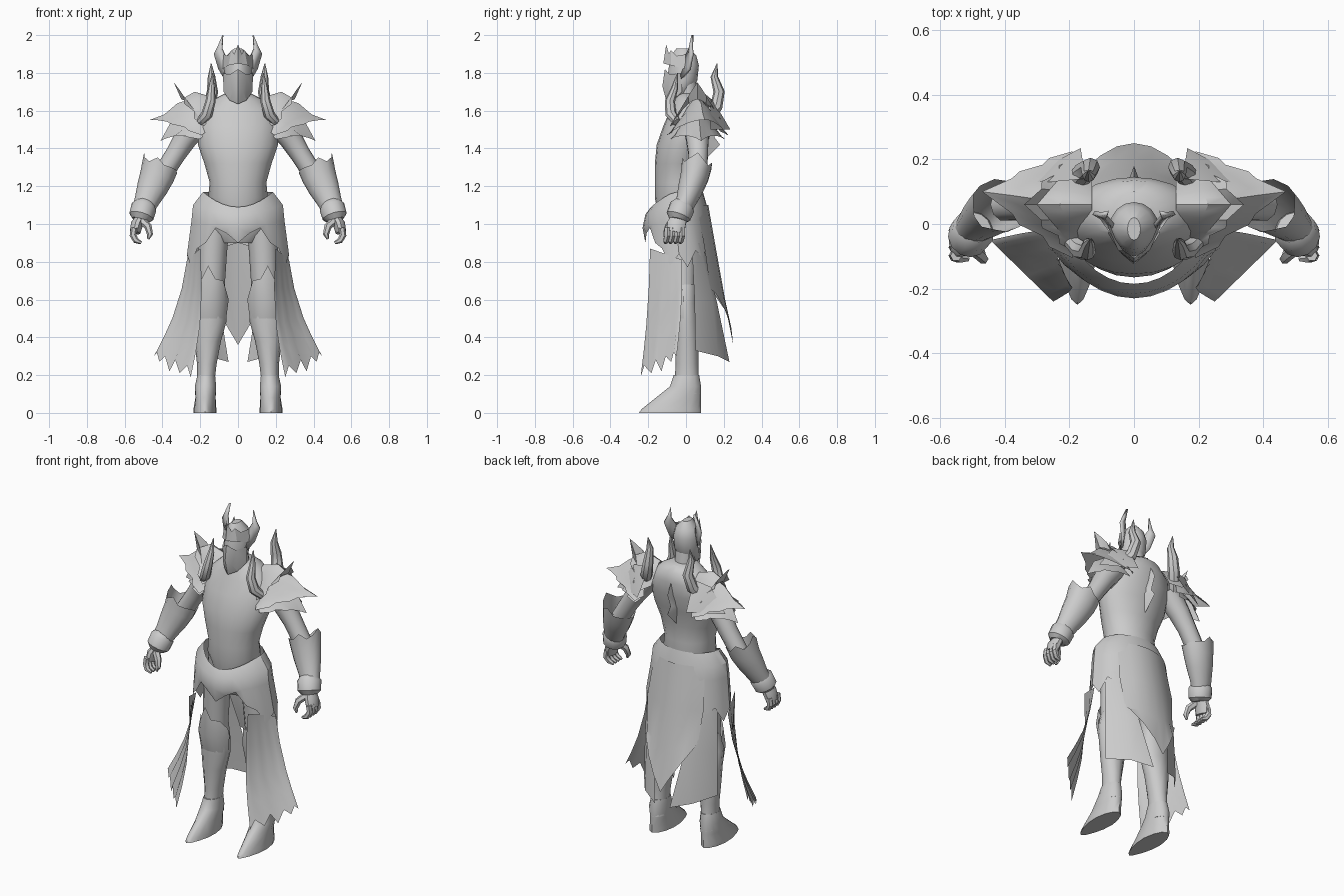
import bpy, math
from mathutils import Vector

steel = bpy.data.materials.new("plain_grey")
steel.diffuse_color = (0.6, 0.6, 0.6, 1)


def make(name, verts, faces, mirror=False, angle=40, thick=0):
    me = bpy.data.meshes.new(name)
    me.from_pydata([tuple(v) for v in verts], [], faces)
    me.materials.append(steel)
    ob = bpy.data.objects.new(name, me)
    bpy.context.collection.objects.link(ob)
    bpy.context.view_layer.objects.active = ob
    ob.select_set(True)
    bpy.ops.object.shade_smooth_by_angle(angle=math.radians(angle))
    ob.select_set(False)
    if thick:
        m = ob.modifiers.new("thickness", 'SOLIDIFY')
        m.thickness, m.offset = thick, 0
    if mirror:
        ob.modifiers.new("mirror", 'MIRROR').use_mirror_merge = False
    return ob


def sheet(name, rows, closed=False, caps=False, **kw):
    """Skin rows of points that all have the same length."""
    n = len(rows[0])
    faces = []
    for r in range(len(rows) - 1):
        for i in range(n if closed else n - 1):
            j = (i + 1) % n
            faces.append((r*n + i, r*n + j, (r+1)*n + j, (r+1)*n + i))
    if caps:
        faces += [tuple(range(n))[::-1], tuple(range((len(rows)-1)*n, len(rows)*n))]
    return make(name, [p for r in rows for p in r], faces, **kw)


def ring(z, rx, yf, yb, cx=0, n=20, dip=0, pinch=0):
    """Level ring; dip lowers the front, pinch narrows the front to an edge."""
    pts = []
    for i in range(n):
        a = 2 * math.pi * i / n
        s, c = math.sin(a), math.cos(a)
        f = max(0, c)
        pts.append((cx + rx*s*(1 - pinch*f), (yf+yb)/2 - (yb-yf)/2*c, z - dip*f**1.5))
    return pts


def loft(name, specs, caps=True, **kw):
    return sheet(name, [ring(*s) for s in specs], closed=True, caps=caps, **kw)


def tube(name, path, radii, n=10, flat=1, mirror=True, spikes=None, **kw):
    """Tube along a path; spikes lengthen chosen points of the first ring."""
    pts = [Vector(p) for p in path]
    rows = []
    for k, p in enumerate(pts):
        d = (pts[min(k+1, len(pts)-1)] - pts[max(k-1, 0)]).normalized()
        u = d.cross(Vector((0, 1, 0))).normalized()
        v = d.cross(u)
        rows.append([p + radii[k]*(u*math.cos(2*math.pi*i/n)*flat + v*math.sin(2*math.pi*i/n))
                     for i in range(n)])
        if k == 0 and spikes:
            rows[0] = [q - d*spikes.get(i, 0) for i, q in enumerate(rows[0])]
    return sheet(name, rows, closed=True, caps=not spikes, mirror=mirror, **kw)


# torso, neck and hips
loft("cuirass", [(1.08, .13, -.15, .08, 0, 20, .02), (1.14, .158, -.165, .09), (1.22, .15, -.165, .085),
                 (1.32, .178, -.165, .09), (1.42, .212, -.155, .115), (1.52, .215, -.12, .14),
                 (1.60, .2, -.085, .145), (1.66, .13, -.062, .135), (1.69, .07, -.05, .1)])
loft("neck", [(1.64, .06, -.05, .07), (1.78, .055, -.05, .05)])
loft("hips", [(.9, .1, -.09, .07), (.98, .18, -.13, .08), (1.12, .16, -.14, .08)])
# pointed back ridge
make("back_fin", [(0, .08, 1.32), (0, .18, 1.42), (0, .15, 1.46), (0, .18, 1.54), (0, .13, 1.63),
                  (.03, .1, 1.45), (-.03, .1, 1.45)],
     [(0, 1, 5), (1, 2, 5), (2, 3, 5), (3, 4, 5), (1, 0, 6), (2, 1, 6), (3, 2, 6), (4, 3, 6)])

# waist armour with ragged hem
hem = [.9, .95, .98, .9, .87, .78, .84, .77, .86, .82, .9, .88, .9]
bottom = ring(0, .27, -.215, .14, n=24, pinch=.15)
bottom = [(x, y, hem[min(i, 24-i)]) for i, (x, y, z) in enumerate(bottom)]
sheet("waist_skirt", [ring(1.17, .185, -.185, .09, n=24, dip=.08, pinch=.15),
                      ring(1.1, .238, -.215, .11, n=24, dip=.05, pinch=.2),
                      ring(1.02, .246, -.23, .125, n=24, dip=.04, pinch=.2), bottom], closed=True, angle=30)

# cloth: centre tail, rear panels, side panels
def tail_row(z, w, y, curve, dz=0):
    return [(w*t, y - curve*t*t, z + dz*abs(t)) for t in (-1, -.66, -.33, 0, .33, .66, 1)]
sheet("back_tail", [tail_row(1.1, .17, .118, .06), tail_row(.85, .19, .162, .06), tail_row(.6, .17, .207, .08, .06),
                    tail_row(.36, .16, .25, .09, .27)])
sheet("rear_panel", [[(.16, .09, .9), (.2, .07, .9), (.235, .03, .9)],
                     [(.1, .165, .58), (.17, .14, .6), (.245, .045, .6)],
                     [(.05, .23, .27), (.16, .17, .3), (.25, .05, .33)]], mirror=True)
ts = (0, .1, .3, .42, .58, .7, .85, .92, 1)
rag = (.19, .25, .21, .28, .22, .3, .27, .32, .3)
top = [Vector((.2 + .07*t, -.19 + .17*t, .87 - .06*t)) for t in ts]
low = [Vector((.25 + .195*t, -.24 + .19*t, z)) for t, z in zip(ts, rag)]
sheet("side_panel", [[a.lerp(b, f) + Vector((-.03, .01, 0))*math.sin(math.pi*f) for a, b in zip(top, low)]
                     for f in (0, .3, .6, .8, 1)], mirror=True, angle=60)

# legs and boots
loft("thigh", [(1.0, .08, -.1, .07, .125, 12), (.85, .077, -.09, .06, .135, 12), (.6, .07, -.07, .05, .145, 12)], mirror=True)
loft("greave", [(.68, .07, -.07, .06, .145, 12), (.58, .092, -.07, .058, .15, 12), (.48, .088, -.065, .065, .15, 12),
                (.38, .07, -.06, .067, .16, 12), (.26, .052, -.055, .065, .165, 12), (.16, .045, -.06, .068, .17, 12),
                (.1, .05, -.07, .08, .17, 12)], mirror=True)
knee = [(-1, .64), (-.6, .7), (-.2, .71), (.1, .78), (.4, .71), (.75, .7), (1, .64)]
sheet("knee_plate", [[(.145 + .085*math.sin(1.5*t), -.005 - .09*math.cos(1.5*t), z) for t, z in knee],
                     [(.149 + .1*math.sin(1.5*t), -.005 - .088*math.cos(1.5*t), .6) for t, z in knee],
                     [(.15 + .088*math.sin(1.5*t), -.005 - .062*math.cos(1.5*t), .5) for t, z in knee]], mirror=True)
loft("boot", [(0, .062, -.25, .08, .175, 14, 0, .35), (.02, .062, -.235, .08, .175, 14, 0, .35),
              (.08, .055, -.16, .08, .172, 14, 0, .2), (.14, .058, -.085, .08, .172, 14), (.2, .048, -.065, .07, .168, 14)],
     mirror=True, angle=50)

# arms, gauntlets and hands
tube("upper_arm", [(.2, .05, 1.56), (.28, .06, 1.45), (.33, .065, 1.37), (.4, .06, 1.26)], [.075, .062, .054, .052])
tube("gauntlet", [(.415, .055, 1.305), (.43, .045, 1.25), (.455, .025, 1.19), (.485, 0, 1.12), (.505, -.025, 1.07)],
     [.082, .076, .068, .054, .048], n=14, flat=1.2, spikes={0: .05, 13: .02, 1: .02, 3: .03, 11: .03, 7: -.01})
tube("wrist_cuff", [(.488, -.01, 1.11), (.497, -.02, 1.09), (.512, -.04, 1.04), (.518, -.045, 1.02)],
     [.05, .068, .066, .045], n=12)
tube("palm", [(.515, -.035, 1.04), (.535, -.05, 1.0), (.545, -.058, .955)], [.04, .052, .046], n=10, flat=.62)
for k, y in enumerate((-.098, -.072, -.046, -.02)):
    tube("finger_%d" % (k+1), [(.55, y, .98), (.556, y, .94), (.54, y - .008, .912), (.512, y - .01, .9)],
         [.018, .018, .016, .008], n=6)
tube("thumb", [(.51, -.065, 1.02), (.475, -.095, .985), (.466, -.108, .945), (.475, -.11, .92)],
     [.022, .02, .016, .006], n=6)

# layered peaked shoulder plates: rows of (x, z, half depth, height, tip x, tip z, tip y)
def shoulder_plate(name, rows):
    out = []
    for k, (x, z, ry, rz, tx, tz, ty) in enumerate(rows):
        row = []
        for i in range(-6, 7):
            t = i / 6
            s = 1 - abs(t)
            jag = .025 if k == len(rows)-1 and abs(i) in (3, 5) else 0
            row.append((x + tx*s + jag, .06 + ty*s + ry*t, z + rz*(1 - abs(t)**1.5) + tz*s**2))
        out.append(row)
    sheet(name, out, mirror=True, angle=35)
shoulder_plate("shoulder_top", [(.13, 1.55, .09, .12, 0, 0, 0), (.17, 1.53, .125, .17, .06, 0, 0),
                                (.18, 1.52, .14, .15, .12, -.01, 0), (.18, 1.52, .145, .15, .16, .08, 0)])
shoulder_plate("shoulder_middle", [(.16, 1.49, .12, .18, .06, 0, 0), (.18, 1.48, .145, .17, .14, -.01, .02),
                                   (.19, 1.47, .16, .13, .2, -.02, .03), (.19, 1.47, .165, .1, .28, -.02, .04)])
shoulder_plate("shoulder_lower", [(.18, 1.47, .12, .14, .08, 0, 0), (.2, 1.45, .14, .1, .15, 0, .01),
                                  (.21, 1.45, .145, .05, .2, -.06, .02)])
make("shoulder_rear_point", [(.15, .14, 1.66), (.165, .235, 1.5), (.36, .13, 1.5), (.26, .13, 1.64)],
     [(0, 1, 3), (1, 2, 3)], mirror=True)
# upright horns beside the neck
tube("rear_horn", [(.2, .1, 1.55), (.155, .16, 1.62), (.135, .175, 1.7), (.14, .15, 1.78), (.142, .165, 1.85)],
     [.03, .034, .03, .02, .002], n=8)
tube("front_horn", [(.2, -.05, 1.54), (.165, -.08, 1.58), (.145, -.085, 1.65), (.14, -.06, 1.72), (.135, -.045, 1.8)],
     [.022, .03, .027, .018, .002], n=8)

# helmet
loft("helmet", [(1.65, .025, -.09, -.04, 0, 16, 0, .4), (1.69, .06, -.1, .02, 0, 16, 0, .3),
                (1.76, .073, -.1, .06, 0, 16, 0, .25), (1.84, .076, -.09, .068, 0, 16, 0, .25),
                (1.89, .062, -.08, .055, 0, 16, 0, .25), (1.93, .02, -.05, .02, 0, 16)])
# pointed face guard
make("face_guard", [(0, -.112, 1.82), (.045, -.085, 1.79), (.08, -.03, 1.8), (.076, -.02, 1.7), (.045, -.07, 1.655),
                    (.03, -.1, 1.7), (0, -.125, 1.73), (0, -.1, 1.635)],
     [(0, 1, 6), (1, 5, 6), (1, 2, 3), (1, 3, 4, 5), (5, 4, 7), (5, 7, 6)], mirror=True, angle=20)
# crown band with centre spike
make("crown_band", [(0, -.12, 1.85), (.05, -.08, 1.84), (.085, 0, 1.82), (.08, .01, 1.9), (.055, -.05, 1.89),
                    (.035, -.08, 1.92), (.02, -.09, 1.9), (0, -.105, 1.95)],
     [(0, 1, 5, 6), (0, 6, 7), (1, 2, 3, 4), (1, 4, 5)], mirror=True, angle=20)
# curved blade horns on the helmet
make("helmet_horn", [(.065, -.03, 1.76), (.1, .02, 1.82), (.125, .035, 1.9), (.105, .03, 1.94), (.08, .035, 2.0),
                     (.085, .02, 1.93), (.06, -.01, 1.87)],
     [(0, 1, 6), (1, 2, 5, 6), (2, 3, 5), (3, 4, 5)], mirror=True, thick=.014)
